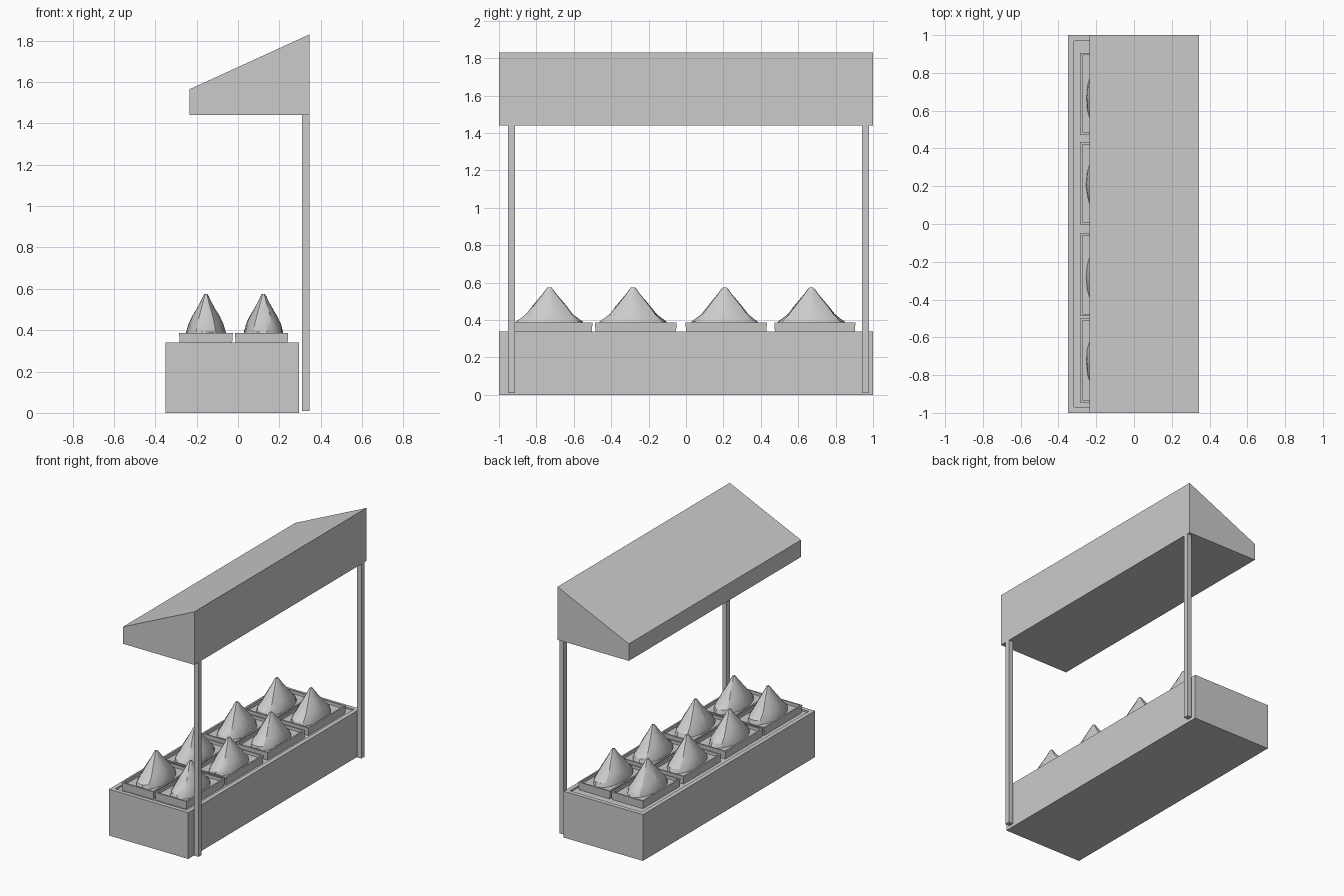
import bpy, bmesh, math, random
from mathutils import Vector

if "Cube" in bpy.data.objects:
    bpy.data.objects.remove(bpy.data.objects["Cube"])

random.seed(4)
mat = bpy.data.materials.new("light grey")
mat.diffuse_color = (0.6, 0.6, 0.6, 1)
mat.use_nodes = True
mat.node_tree.nodes["Principled BSDF"].inputs["Base Color"].default_value = mat.diffuse_color


def finish(name, bm, smooth=False):
    bmesh.ops.recalc_face_normals(bm, faces=bm.faces[:])
    me = bpy.data.meshes.new(name)
    bm.to_mesh(me)
    bm.free()
    ob = bpy.data.objects.new(name, me)
    bpy.context.collection.objects.link(ob)
    me.materials.append(mat)
    if smooth:
        bpy.ops.object.select_all(action='DESELECT')
        ob.select_set(True)
        bpy.context.view_layer.objects.active = ob
        bpy.ops.object.shade_smooth_by_angle(angle=math.radians(25))
    return ob


def box(name, x, y, z, rim=0, depth=0, flare=0):
    """Box from ranges, optionally with a recessed top and flared sides."""
    bm = bmesh.new()
    bmesh.ops.create_cube(bm, size=1)
    for v in bm.verts:
        sx, sy, sz = v.co * 2
        f = flare if sz < 0 else 0
        v.co = Vector((x[0] if sx < 0 else x[1], y[0] if sy < 0 else y[1],
                       z[0] if sz < 0 else z[1]))
        v.co.x -= f * sx
        v.co.y -= f * sy
    if rim:
        bm.normal_update()
        top = max(bm.faces, key=lambda f: f.normal.z)
        bmesh.ops.inset_region(bm, faces=[top], thickness=rim)
        ext = bmesh.ops.extrude_discrete_faces(bm, faces=[top])
        for v in ext['faces'][0].verts:
            v.co.z -= depth
    return finish(name, bm)


# counter with shallow recessed top
box("counter", (-0.35, 0.295), (-1, 1), (0, 0.34), 0.044, 0.012)

# awning: sloped wedge profile extruded along y
bm = bmesh.new()
profile = [(-0.235, 1.44), (0.345, 1.44), (0.345, 1.83), (-0.235, 1.565)]
face = bm.faces.new([bm.verts.new((x, -1, z)) for x, z in profile])
ext = bmesh.ops.extrude_face_region(bm, geom=[face])
for v in ext['geom']:
    if isinstance(v, bmesh.types.BMVert):
        v.co.y = 1
finish("awning", bm)

# two posts behind the counter
for i, y in enumerate((-0.933, 0.96)):
    box(f"post_{i + 1}", (0.31, 0.345), (y - 0.019, y + 0.019), (0.01, 1.445))


def pile(name, cx, cy):
    """Concave pointed heap, oval at the foot, with soft folds."""
    rings = [(0.362, 0.098, 0.190), (0.392, 0.094, 0.178), (0.43, 0.080, 0.130),
             (0.47, 0.062, 0.098), (0.505, 0.042, 0.068), (0.54, 0.024, 0.038),
             (0.562, 0.014, 0.022), (0.574, 0.008, 0.012)]
    n = 18
    bm = bmesh.new()
    loops = []
    for k, (z, rx, ry) in enumerate(rings):
        loop = []
        for i in range(n):
            a = math.tau * i / n
            r = 1 + 0.04 * math.cos(a * 6) * (k > 1) + random.uniform(-0.02, 0.02)
            loop.append(bm.verts.new((cx + rx * r * math.cos(a), cy + ry * r * math.sin(a), z)))
        loops.append(loop)
    for lo, hi in zip(loops, loops[1:]):
        for i in range(n):
            j = (i + 1) % n
            bm.faces.new((lo[i], lo[j], hi[j], hi[i]))
    bm.faces.new(loops[-1])
    bm.faces.new(loops[0][::-1])
    finish(name, bm, True)


# two rows of four trays, each with a heap
rows = [((-0.285, -0.025), -0.155), ((-0.015, 0.243), 0.123)]
cols = [((-0.945, -0.50), -0.73), ((-0.487, -0.05), -0.283),
        ((-0.003, 0.433), 0.207), ((0.472, 0.906), 0.67)]
for r, (xr, cx) in enumerate(rows):
    for c, (yr, cy) in enumerate(cols):
        box(f"tray_{r + 1}_{c + 1}", xr, yr, (0.328, 0.386), 0.016, 0.022, 0.004)
        pile(f"heap_{r + 1}_{c + 1}", cx, cy)
